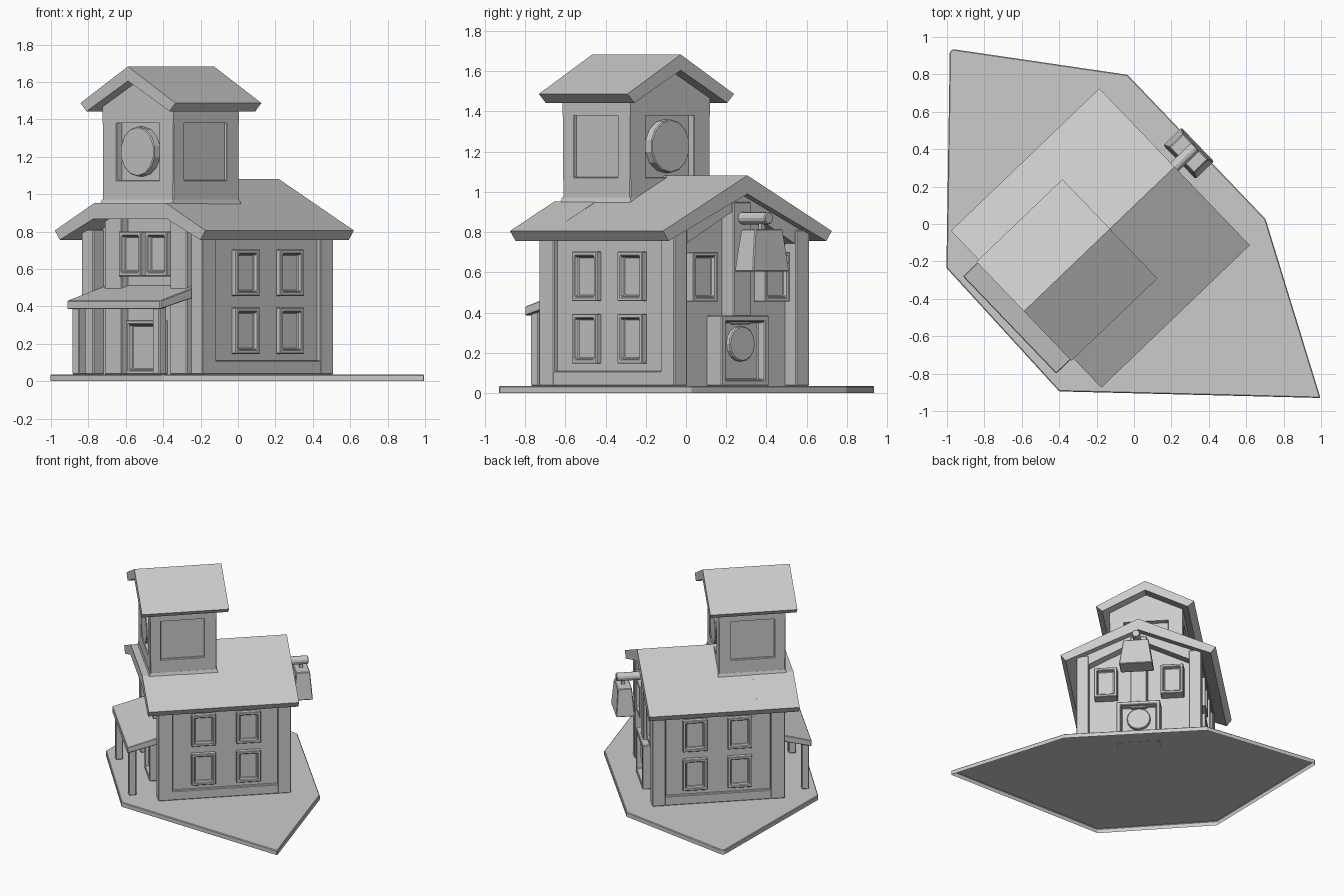
import bpy, bmesh, math
from mathutils import Matrix, Vector

cube = bpy.data.objects.get("Cube")
if cube:
    bpy.data.objects.remove(cube)

mat = bpy.data.materials.new("plain grey")
mat.use_nodes = True
GREY = (0.6, 0.6, 0.6, 1)
mat.diffuse_color = GREY
mat.node_tree.nodes["Principled BSDF"].inputs["Base Color"].default_value = GREY

# The house stands turned on its plot: local x is its width, local -y its front
HOUSE = Matrix.Translation((-0.18, -0.075, 0)) @ Matrix.Rotation(math.radians(-46.2), 4, "Z")
FLOOR = 0.036


def finish(name, bm, bevel=0.0, place=HOUSE):
    bmesh.ops.recalc_face_normals(bm, faces=bm.faces)
    mesh = bpy.data.meshes.new(name)
    bm.to_mesh(mesh)
    bm.free()
    mesh.materials.append(mat)
    obj = bpy.data.objects.new(name, mesh)
    bpy.context.collection.objects.link(obj)
    obj.matrix_world = place
    if bevel:
        mod = obj.modifiers.new("edge", "BEVEL")
        mod.width = bevel
        mod.segments = 1
    return obj


def box(name, x, y, z, bevel=0.005, top=1.0):
    """Box from three (low, high) ranges; top scales its upper face."""
    bm = bmesh.new()
    size = Vector((x[1] - x[0], y[1] - y[0], z[1] - z[0]))
    mid = Vector((sum(x) / 2, sum(y) / 2, sum(z) / 2))
    bmesh.ops.create_cube(bm, size=1)
    for v in bm.verts:
        k = top if v.co.z > 0 else 1
        v.co = mid + Vector((v.co.x * size.x * k, v.co.y * size.y * k, v.co.z * size.z))
    return finish(name, bm, bevel)


def prism(name, points, start, end, axis="y", bevel=0.0):
    """Closed profile pushed along an axis."""
    bm = bmesh.new()
    if axis == "y":
        corners = [(a, start, b) for a, b in points]
        way = (0, end - start, 0)
    else:
        corners = [(start, a, b) for a, b in points]
        way = (end - start, 0, 0)
    face = bm.faces.new([bm.verts.new(c) for c in corners])
    out = bmesh.ops.extrude_face_region(bm, geom=[face])
    bmesh.ops.translate(bm, vec=way, verts=[g for g in out["geom"] if isinstance(g, bmesh.types.BMVert)])
    return finish(name, bm, bevel)


def hollow_plate(name, outline, height):
    """Sheet with a rim turned down along its outline, open below."""
    bm = bmesh.new()
    low = [bm.verts.new((x, y, 0)) for x, y in outline]
    high = [bm.verts.new((x, y, height)) for x, y in outline]
    bm.faces.new(high)
    for i in range(len(outline)):
        bm.faces.new((low[i - 1], low[i], high[i], high[i - 1]))
    return finish(name, bm, 0.005, Matrix())


def mirrored(half):
    """Symmetric profile from its right-hand half."""
    return half + [(-a, b) for a, b in reversed(half) if a]


def framed(name, x, y, z, turn, w, h, depth, rim, sink):
    """Block on a wall with a sunk front; turn 0 faces the front."""
    bm = bmesh.new()
    bmesh.ops.create_cube(bm, size=1)
    bmesh.ops.scale(bm, vec=(w, depth, h), verts=bm.verts)
    bm.normal_update()
    front = [f for f in bm.faces if f.normal.y < -0.9]
    bmesh.ops.inset_region(bm, faces=front, thickness=rim)
    bmesh.ops.inset_region(bm, faces=front, thickness=0.008, depth=-sink)
    place = HOUSE @ Matrix.Translation((x, y, z)) @ Matrix.Rotation(math.radians(turn), 4, "Z")
    return finish(name, bm, 0.004, place)


def cylinder(name, x, y, z, radius, length, sides):
    bm = bmesh.new()
    bmesh.ops.create_cone(bm, cap_ends=True, segments=sides, radius1=radius, radius2=radius, depth=length)
    place = HOUSE @ Matrix.Translation((x, y, z)) @ Matrix.Rotation(math.pi / 2, 4, "X")
    return finish(name, bm, 0.005, place)


# Plot of land
hollow_plate("ground_plate", [(-0.97, 0.935), (-0.035, 0.798), (0.703, 0.027), (0.997, -0.93), (-0.40, -0.895),
                              (-1.003, -0.235), (-0.985, 0.92)], 0.036)

# Walls with corner boards, base boards and plinth
prism("house_walls", mirrored([(0.442, FLOOR), (0.442, 0.79), (0, 0.99)]), -0.385, 0.43)
prism("back_gable_board", mirrored([(0.46, 0.73), (0.46, 0.81), (0, 1.0)]) + [(-0.38, 0.74), (0, 0.93), (0.38, 0.74)],
      0.42, 0.5)
for s, side in ((-1, "right"), (1, "left")):
    box(f"front_corner_{side}", sorted((s * 0.377, s * 0.467)), (-0.462, -0.355), (FLOOR, 0.81))
    box(f"back_corner_{side}", sorted((s * 0.375, s * 0.467)), (0.412, 0.51), (FLOOR, 0.81))
    rail = sorted((s * 0.42, s * 0.465))
    box(f"base_board_{side}", rail, (-0.4, 0.45), (FLOOR, 0.11))
    box(f"top_board_{side}", rail, (-0.4, 0.45), (0.755, 0.79))
    box(f"front_pilaster_{side}", sorted((s * 0.187, s * 0.317)), (-0.435, -0.37), (FLOOR, 0.89))
    # Side wall windows, two by two
    for y in (-0.13, 0.198):
        for z in (0.27, 0.58):
            framed(f"side_window_{side}", s * 0.445, y, z, s * 90, 0.178, 0.247, 0.06, 0.03, 0.025)
    framed(f"front_window_{side}", s * 0.1, -0.417, 0.68, 0, 0.17, 0.24, 0.08, 0.03, 0.025)
    framed(f"back_window_{side}", s * 0.248, 0.465, 0.578, 180, 0.172, 0.247, 0.09, 0.03, 0.025)

# Main roof: full gable behind, cut flat at the front under the tower
prism("main_roof_back", mirrored([(0.581, 0.806), (0, 1.082)]) + [(-0.543, 0.756), (0, 0.99), (0.543, 0.756)],
      -0.25, 0.55)
prism("main_roof_front", mirrored([(0.543, 0.756), (0.581, 0.806), (0.275, 0.953)])
      + [(-0.285, 0.867), (0.285, 0.867)], -0.55, -0.25)

# Tower: sunk core, bands, posts and gable
FRONT, BACK, HALF = -0.492, -0.006, 0.274
box("tower_core", (-0.256, 0.256), (FRONT + 0.04, BACK - 0.04), (0.9, 1.45), 0)
box("tower_lower_band", (-HALF, HALF), (FRONT, BACK), (0.9, 1.075))
box("tower_skirt", (-0.283, 0.283), (FRONT - 0.01, BACK + 0.01), (0.945, 0.972), 0, 0.97)
prism("tower_gable", mirrored([(HALF, 1.38), (HALF, 1.475), (0, 1.62)]), FRONT, BACK)
for s, side in ((-1, "right"), (1, "left")):
    for y0, y1, end in ((FRONT, FRONT + 0.08, "front"), (BACK - 0.09, BACK, "back")):
        box(f"tower_post_{end}_{side}", sorted((s * 0.165, s * HALF)), (y0, y1), (1.06, 1.4), 0.003)
prism("tower_roof", mirrored([(0.367, 1.487), (0, 1.683)]) + [(-0.32, 1.443), (0, 1.605), (0.32, 1.443)],
      -0.566, 0.071)

# Round dials on the front and back of the tower
for y, end in ((FRONT + 0.03, "front"), (BACK - 0.03, "back")):
    cylinder(f"tower_dial_{end}", 0, y, 1.228, 0.133, 0.07, 14)

# Porch and door
prism("porch_roof", [(-0.672, 0.385), (-0.672, 0.43), (-0.37, 0.515), (-0.37, 0.46)], -0.36, 0.36, "x", 0.004)
for s, side in ((-1, "right"), (1, "left")):
    x = s * 0.31
    box(f"porch_post_{side}", (x - 0.027, x + 0.027), (-0.657, -0.603), (FLOOR, 0.41))
framed("door", 0, -0.428, 0.181, 0, 0.235, 0.29, 0.09, 0.032, 0.03)

# Wheel housing and shaft on the back wall
framed("wheel_housing", 0, 0.475, 0.21, 180, 0.325, 0.35, 0.12, 0.04, 0.045)
box("bell_shaft", (-0.06, 0.06), (0.42, 0.515), (0.34, 0.95))
cylinder("wheel", 0, 0.48, 0.245, 0.088, 0.07, 16)

# Bell hung from a bar
cylinder("bell_bar", 0, 0.565, 0.87, 0.031, 0.28, 12)
box("bell_hanger", (-0.012, 0.012), (0.64, 0.665), (0.79, 0.87), 0)
box("bell", (-0.125, 0.125), (0.586, 0.722), (0.605, 0.815), 0.005, 0.76)
